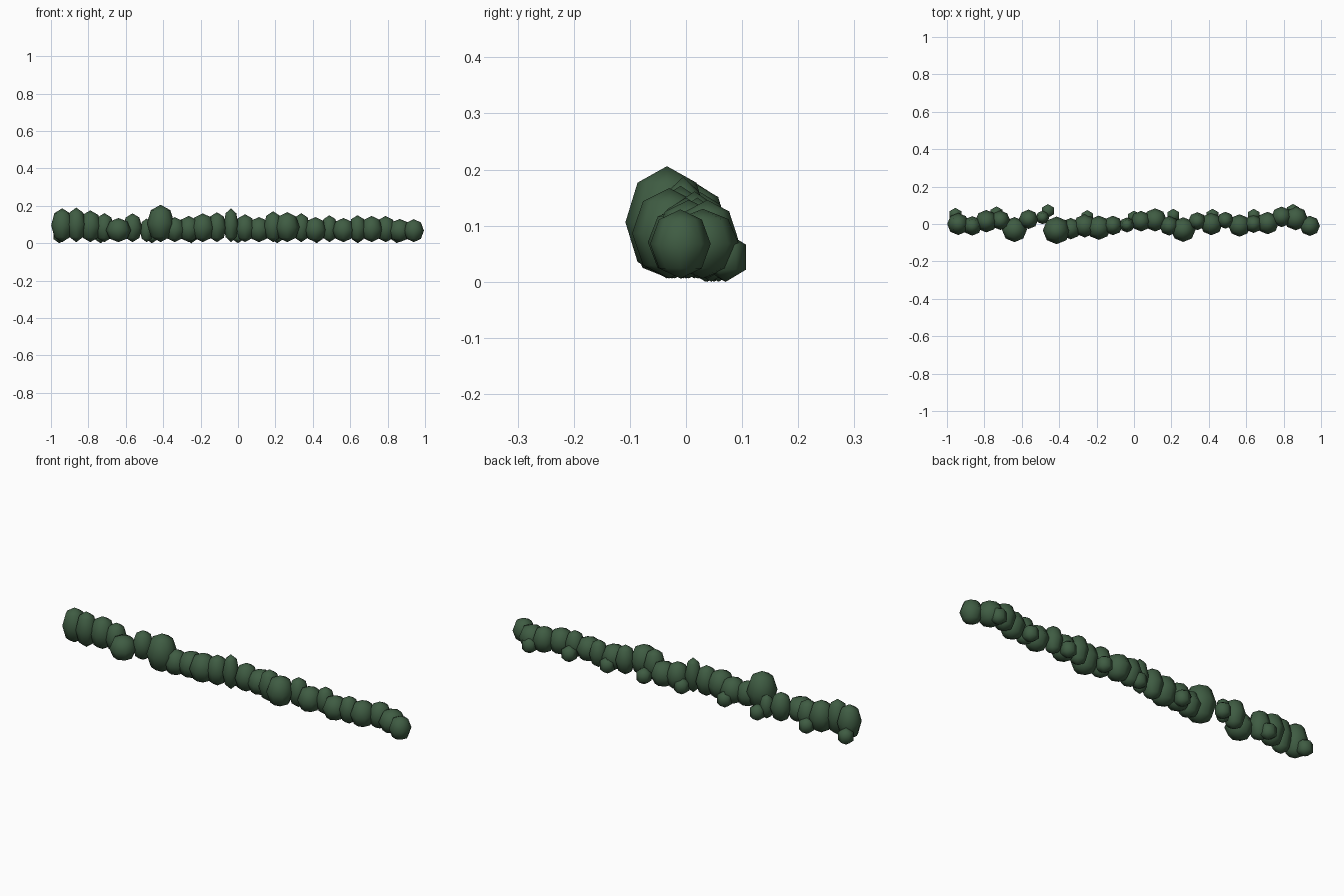
import bpy
import math
from mathutils import Matrix

default_cube = bpy.data.objects.get("Cube")
if default_cube:
    bpy.data.objects.remove(default_cube, do_unlink=True)

# One leaf colour
leaf_green = bpy.data.materials.new("dark_leaf_green")
leaf_green.use_nodes = True
leaf_colour = (0.05, 0.108, 0.056, 1.0)
leaf_green.diffuse_color = leaf_colour
shader = leaf_green.node_tree.nodes["Principled BSDF"]
shader.inputs["Base Color"].default_value = leaf_colour
shader.inputs["Roughness"].default_value = 0.9


def add_bush(name, location, radius, half_height, segments, rings):
    """Add one smooth, coarse leaf clump."""
    bpy.ops.mesh.primitive_uv_sphere_add(
        segments=segments, ring_count=rings, radius=1, location=location)
    bush = bpy.context.object
    bush.name = name
    bush.data.transform(Matrix.Diagonal((radius, radius, half_height, 1)))
    bush.data.materials.append(leaf_green)
    bpy.ops.object.shade_smooth()
    return bush


# Main row of clumps: depth offset, radius and top height, in thousandths
offsets = [0, -10, 15, 20, -30, 25, 35, -34, -25, -10, -20, -8, -5,
           15, 22, -10, -30, 15, 0, 20, -8, 0, 5, 38, 30, -10]
radii = [59, 52, 60, 52, 67, 52, 36, 74, 57, 62, 65, 52, 40,
         55, 62, 52, 66, 48, 60, 45, 60, 48, 60, 55, 64, 54]
tops = [187, 191, 176, 161, 135, 160, 132, 206, 140, 146, 160, 166, 187,
        155, 140, 171, 167, 161, 140, 150, 135, 150, 146, 146, 130, 129]
row_end = 0.94
base = 0.006
spacing = 2 * row_end / (len(radii) - 1)

for i, (offset, radius, top) in enumerate(zip(offsets, radii, tops)):
    half_height = (top / 1000 - base) / 2
    add_bush(f"hedge_clump_{i}",
             (i * spacing - row_end, offset / 1000, base + half_height),
             radius / 1000, half_height, segments=8, rings=4)

# Small clumps tucked low along the back of every third main clump
small_places = [(-0.955, 0.05), (-0.735, 0.058), (-0.46, 0.07),
                (-0.25, 0.038), (0.0, 0.035), (0.21, 0.045),
                (0.42, 0.045), (0.64, 0.045), (0.85, 0.071)]
for i, (x, y) in enumerate(small_places):
    add_bush(f"low_back_clump_{i}", (x, y, 0.044), 0.042, 0.044,
             segments=6, rings=3)
